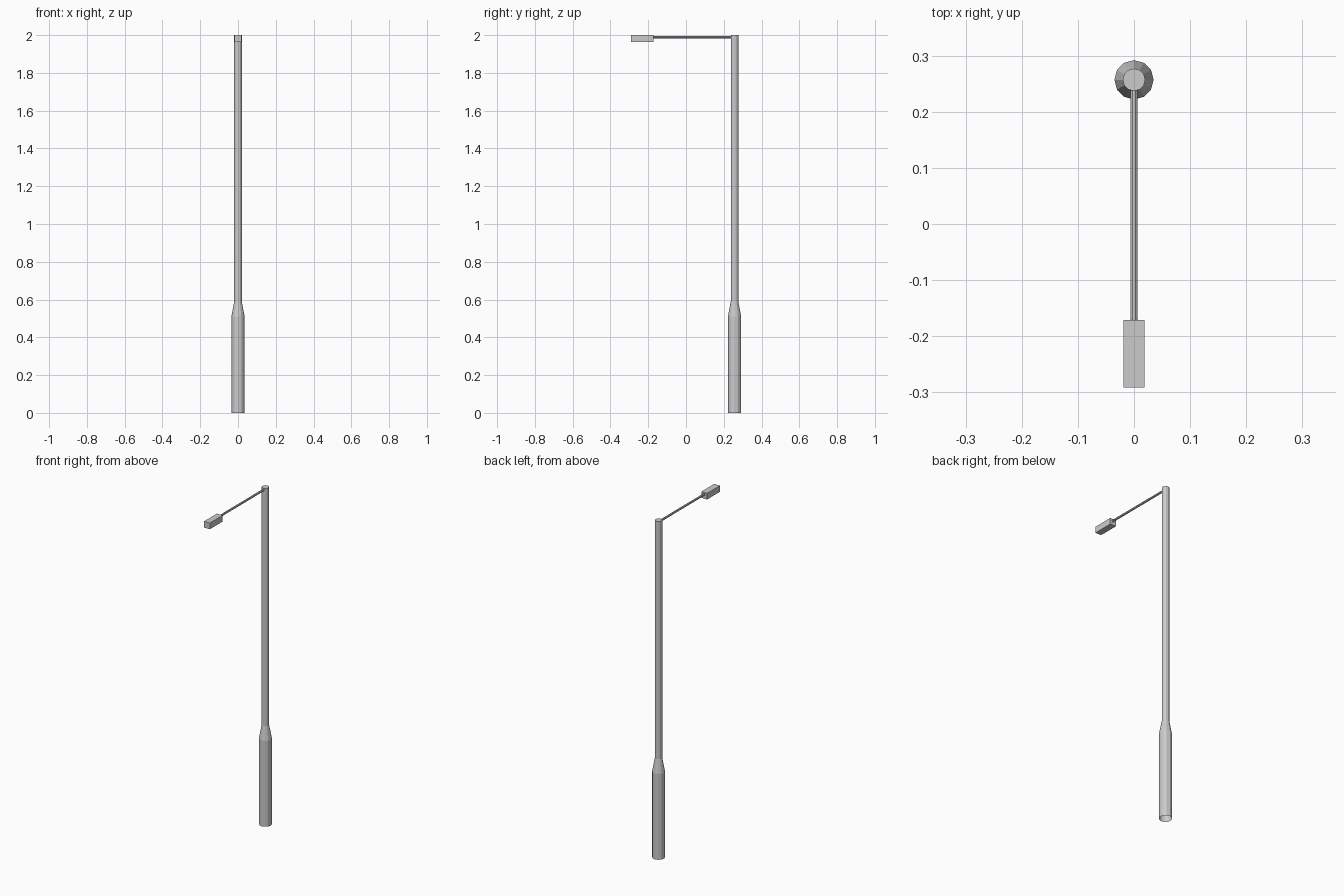
import bpy, bmesh, math
from mathutils import Matrix, Vector

if "Cube" in bpy.data.objects:
    bpy.data.objects.remove(bpy.data.objects["Cube"])


def finish(name, bm):
    bmesh.ops.recalc_face_normals(bm, faces=bm.faces)
    me = bpy.data.meshes.new(name)
    bm.to_mesh(me)
    bm.free()
    ob = bpy.data.objects.new(name, me)
    bpy.context.collection.objects.link(ob)
    return ob


def lathe(name, profile, sides, cap_end):
    """Faceted tube from (radius, height) rings along z."""
    bm = bmesh.new()
    rings = [[bm.verts.new((r * math.cos(math.tau * i / sides),
                            r * math.sin(math.tau * i / sides), z))
              for i in range(sides)] for r, z in profile]
    for a, b in zip(rings, rings[1:]):
        for i in range(sides):
            j = (i + 1) % sides
            bm.faces.new((a[i], a[j], b[j], b[i]))
    if cap_end:
        bm.faces.new(rings[-1])
    return finish(name, bm)


POLE_Y = 0.257

# Pole: wide base, short taper, slim shaft; open underneath
pole = lathe("pole", [(0.035, 0), (0.035, 0.51), (0.02, 0.59), (0.02, 2.0)], 12, True)
pole.location.y = POLE_Y

# Horizontal arm from the pole to the lamp
arm = lathe("arm", [(0.0065, 0), (0.0065, 0.412)], 8, False)
arm.data.transform(Matrix.Rotation(math.pi / 8, 4, 'Z'))
arm.rotation_euler.x = math.pi / 2
arm.location = (0, 0.241, 1.989)

# Box-shaped lamp head
bm = bmesh.new()
bmesh.ops.create_cube(bm, size=1)
bmesh.ops.scale(bm, vec=Vector((0.038, 0.12, 0.037)), verts=bm.verts)
head = finish("lamp_head", bm)
head.location = (0, -0.231, 1.9815)
